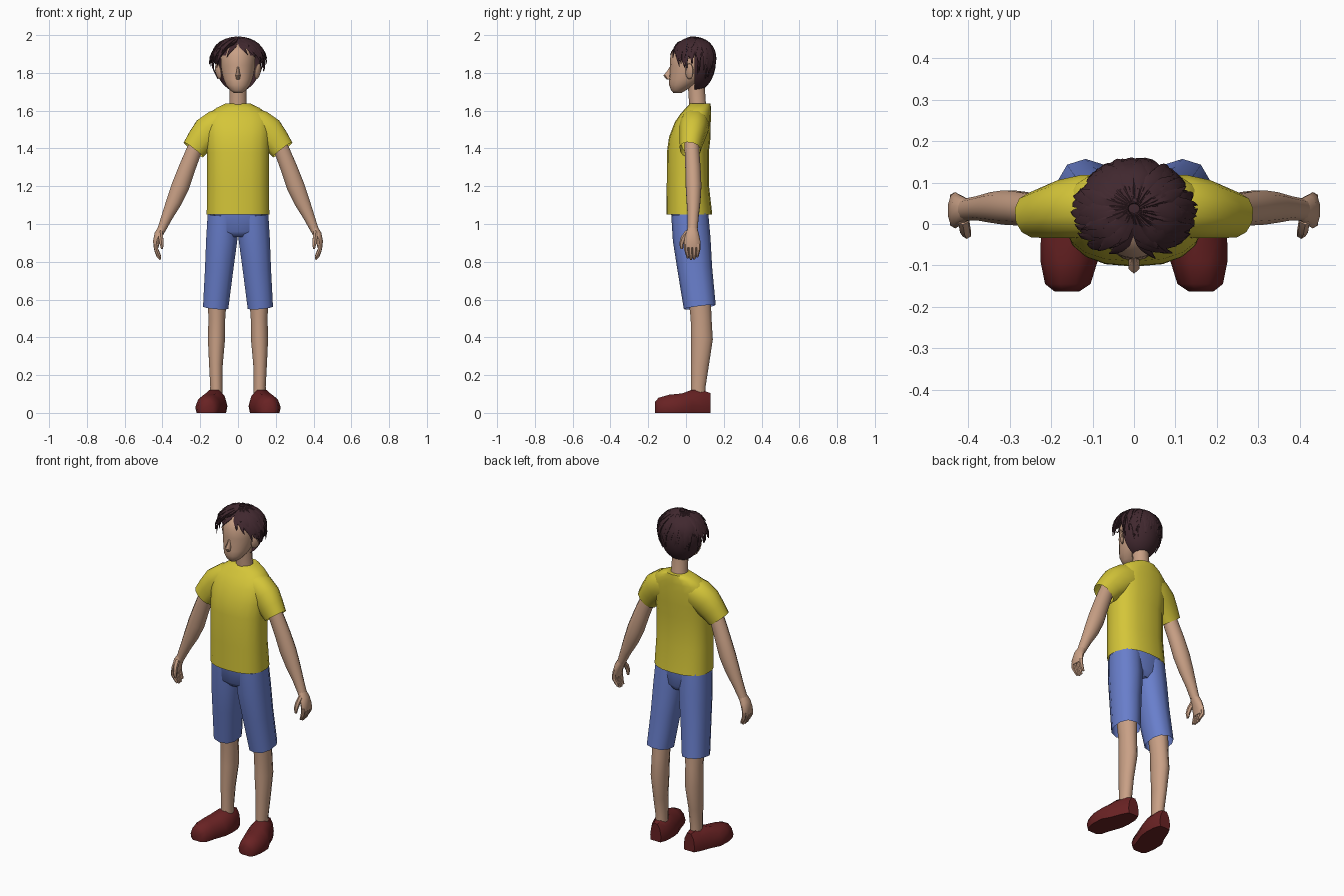
import bpy, bmesh, math, random
from mathutils import Vector

if "Cube" in bpy.data.objects:
    bpy.data.objects.remove(bpy.data.objects["Cube"])

random.seed(4)


def material(name, r, g, b):
    m = bpy.data.materials.new(name)
    m.diffuse_color = (r, g, b, 1)
    m.use_nodes = True
    m.node_tree.nodes["Principled BSDF"].inputs["Base Color"].default_value = m.diffuse_color
    return m


SKIN = material("skin", 0.58, 0.35, 0.235)
YELLOW = material("yellow cloth", 0.66, 0.56, 0.04)
BLUE = material("blue cloth", 0.14, 0.21, 0.60)
RED = material("dark red", 0.14, 0.016, 0.017)
HAIR = material("dark brown hair", 0.052, 0.021, 0.028)


def skin(bm, rings, caps=(True, True)):
    """Bridge a list of equal point rings."""
    vs = [[bm.verts.new(p) for p in ring] for ring in rings]
    n = len(vs[0])
    for a, b in zip(vs, vs[1:]):
        for i in range(n):
            bm.faces.new((a[i], a[(i + 1) % n], b[(i + 1) % n], b[i]))
    if caps[0]:
        bm.faces.new(vs[0][::-1])
    if caps[1]:
        bm.faces.new(vs[-1])


def tube(bm, rows, n=12, e=1.0, up=None, level=False, caps=(True, True)):
    """Sweep an ellipse along rows of (x, y, z, side radius, depth radius)."""
    pts = [Vector(r[:3]) for r in rows]
    rings = []
    for k, (p, row) in enumerate(zip(pts, rows)):
        t = pts[min(k + 1, len(pts) - 1)] - pts[max(k - 1, 0)]
        t = Vector((0, 0, 1)) if level else t.normalized()
        v = up(p) if up else Vector((0, 1, 0))
        u = v.cross(t).normalized()
        v = t.cross(u)
        ring = []
        for i in range(n):
            a = math.tau * (i + 0.5) / n
            c, s = math.cos(a), math.sin(a)
            c = math.copysign(abs(c) ** e, c)
            s = math.copysign(abs(s) ** e, s)
            ring.append(p + u * c * row[3] + v * s * row[4])
        rings.append(ring)
    skin(bm, rings, caps)


def finish(name, bm, mat, mirror=False, angle=50):
    bmesh.ops.recalc_face_normals(bm, faces=bm.faces[:])
    me = bpy.data.meshes.new(name)
    bm.to_mesh(me)
    bm.free()
    me.materials.append(mat)
    ob = bpy.data.objects.new(name, me)
    bpy.context.collection.objects.link(ob)
    if mirror:
        ob.modifiers.new("mirror", 'MIRROR')
    bpy.ops.object.select_all(action='DESELECT')
    ob.select_set(True)
    bpy.context.view_layer.objects.active = ob
    bpy.ops.object.shade_smooth_by_angle(angle=math.radians(angle))
    return ob


def part(name, rows, mat, mirror=False, **kw):
    bm = bmesh.new()
    tube(bm, rows, **kw)
    return finish(name, bm, mat, mirror)


# Shoes: cross sections along y (y, centre x, half width, height)
bm = bmesh.new()
section = [(-.9, 0), (-1, .3), (-.8, .72), (-.35, 1), (.35, 1), (.8, .72), (1, .3), (.9, 0)]
skin(bm, [[(cx + w * a, y, h * b) for a, b in section] for y, cx, w, h in [
    (-.163, .162, .030, .060), (-.145, .160, .055, .080), (-.09, .157, .069, .096),
    (-.02, .143, .082, .103), (.03, .126, .070, .122), (.09, .116, .056, .118),
    (.13, .112, .036, .105)]])
finish("shoes", bm, RED, True)

# Legs
part("legs", [(.115, .065, .07, .034, .042), (.115, .065, .14, .033, .040),
              (.117, .073, .25, .037, .049), (.114, .084, .39, .047, .060),
              (.112, .080, .50, .046, .057), (.110, .070, .64, .054, .062)],
     SKIN, True, n=12)

# Shorts: open leg tubes and a hip block
part("shorts_legs", [(.118, .073, .56, .070, .085), (.100, .047, .76, .078, .092),
                     (.086, .030, .92, .086, .100), (.080, .020, 1.05, .084, .098)],
     BLUE, True, n=10, e=.85, caps=(False, True))
part("shorts_hips", [(0, .025, .93, .10, .07), (0, .022, .96, .15, .093),
                     (0, .018, 1.07, .160, .098)], BLUE, n=14, e=.75, level=True)

# Shirt body and sleeves
part("shirt_body", [(0, .018, 1.05, .168, .121), (0, .010, 1.20, .165, .112),
                    (0, .010, 1.38, .165, .111), (0, .020, 1.46, .170, .110),
                    (0, .036, 1.54, .172, .095), (0, .052, 1.585, .155, .080),
                    (0, .066, 1.615, .115, .066), (0, .075, 1.637, .068, .055)],
     YELLOW, n=18, e=.82, level=True, caps=(False, True))
part("shirt_sleeves", [(.070, .045, 1.535, .080, .075), (.110, .043, 1.52, .088, .078),
                       (.160, .036, 1.485, .088, .073), (.200, .028, 1.44, .076, .064),
                       (.236, .021, 1.393, .066, .056)],
     YELLOW, True, n=12, e=.9, caps=(True, False))

# Arms
part("arms", [(.195, .030, 1.47, .042, .040), (.236, .032, 1.38, .043, .040),
              (.272, .037, 1.29, .046, .042), (.305, .040, 1.20, .049, .043),
              (.338, .040, 1.12, .043, .038), (.375, .038, 1.04, .031, .030),
              (.405, .035, .97, .023, .027)], SKIN, True, n=12)

# Hands: palm, four fingers and thumb
bm = bmesh.new()
tube(bm, [(.403, .035, .975, .022, .027), (.420, .033, .945, .024, .036),
          (.432, .033, .905, .019, .044), (.434, .033, .875, .013, .042)], n=10)
for i in range(4):
    y = .002 + .021 * i
    d = (.008, 0, .002, .014)[i]
    tube(bm, [(.434, y, .895, .012, .0115), (.433, y, .860 + d / 2, .012, .0115),
              (.422, y * .8 + .008, .830 + d, .011, .011),
              (.411, y * .8 + .008, .812 + d, .006, .006)], n=6)
tube(bm, [(.412, .012, .955, .014, .018), (.408, -.014, .925, .014, .015),
          (.404, -.024, .895, .012, .012), (.402, -.022, .868, .006, .007)], n=6)
finish("hands", bm, SKIN, True)

# Neck and head
part("neck", [(0, .072, 1.58, .058, .052), (0, .060, 1.65, .046, .046),
              (0, .052, 1.77, .046, .046)], SKIN, n=12, level=True)
part("head", [(0, -.045, 1.694, .022, .022), (0, -.040, 1.708, .042, .039),
              (0, -.020, 1.735, .064, .069), (0, .000, 1.765, .077, .089),
              (0, .015, 1.80, .086, .101), (0, .024, 1.84, .092, .109),
              (0, .028, 1.89, .093, .111), (0, .030, 1.93, .080, .092),
              (0, .030, 1.96, .048, .055)], SKIN, n=18, level=True)
part("nose", [(0, -.078, 1.835, .006, .006), (0, -.086, 1.81, .009, .014),
              (0, -.098, 1.785, .015, .022), (0, -.090, 1.765, .010, .012)],
     SKIN, n=6, level=True)

# Ears
bm = bmesh.new()
bmesh.ops.create_uvsphere(bm, u_segments=10, v_segments=7, radius=1)
for v in bm.verts:
    x, y, z = v.co
    v.co = (.104 + .012 * x + .012 * y + .007 * z, .018 + .022 * y, 1.808 + .042 * z)
finish("ears", bm, SKIN, True)

# Hair cap: an ellipsoid with the face side cut away
bm = bmesh.new()
bmesh.ops.create_uvsphere(bm, u_segments=20, v_segments=14, radius=1)
for v in bm.verts:
    x, y, z = v.co
    v.co = (.122 * x, .044 + .115 * y, 1.865 + z * (.118 if z > 0 else .165))
cut = [f for f in bm.faces
       if f.calc_center_median().z < 1.895 and f.calc_center_median().y < .04]
bmesh.ops.delete(bm, geom=cut, context='FACES')
finish("hair_cap", bm, HAIR)

# Hair locks: tapered strips sweeping from the crown, parted at the front
CENTRE = Vector((0, .037, 1.868))
bm = bmesh.new()
for layer, count in enumerate((34, 30, 24)):
    for i in range(count):
        a = math.tau * (i + random.uniform(-.3, .3)) / count
        front, side = -math.sin(a), math.cos(a)
        reach = 108 - 4 * front if front > -.3 else 126
        if front > 0 and abs(side) < .3:
            reach = 82
        reach = math.radians(reach * random.uniform(.9, 1.04) * (1, .85, .68)[layer])
        drift = math.copysign(.4, side) * max(front, 0) + random.uniform(-.2, .2)
        flare = random.uniform(.0, .12) if front > -.3 else random.uniform(-.04, .03)
        width = random.uniform(.016, .026)
        rows = []
        for k in range(7):
            t = k / 6
            phi = .1 + (reach - .1) * t
            b = a + drift * t
            g = 1 + flare * t * t + .03 * layer * math.sin(math.pi * t)
            h = .115 if phi < math.pi / 2 else .16
            p = CENTRE + Vector((.138 * math.sin(phi) * math.cos(b) * g,
                                 .120 * math.sin(phi) * math.sin(b) * g,
                                 h * math.cos(phi) * (1 + .04 * layer * t)))
            # shallow dip along the front parting
            if p.y < .02:
                p.z -= .022 * max(0, 1 - abs(p.x) / .05) * min(1, (.02 - p.y) / .06)
            w = width * (.45 + 1.1 * t if t < .5 else 2 * (1 - t) + .06)
            rows.append((*p, w, .008 * (1 - t) + .002))
        tube(bm, rows, n=5, up=lambda q: (q - CENTRE).normalized())
finish("hair_locks", bm, HAIR, angle=35)
